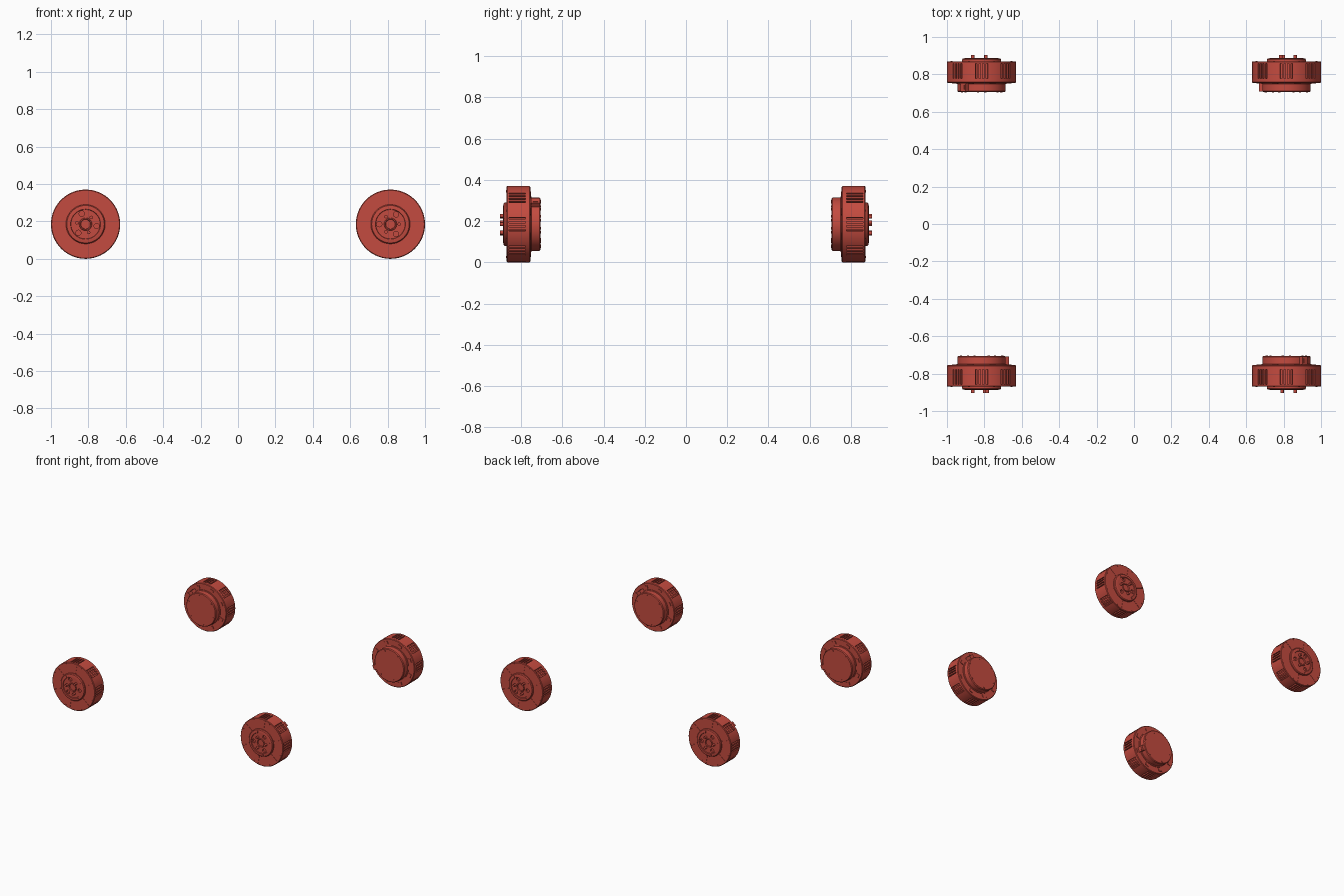
import bpy, bmesh
from math import cos, sin, radians, pi, tau
from mathutils import Matrix, Vector

if "Cube" in bpy.data.objects:
    bpy.data.objects.remove(bpy.data.objects["Cube"])

red = bpy.data.materials.new("red")
red.diffuse_color = (0.55, 0.07, 0.05, 1)
red.use_nodes = True
red.node_tree.nodes["Principled BSDF"].inputs["Base Color"].default_value = red.diffuse_color
R = 0.185


def finish(name, bm):
    bmesh.ops.recalc_face_normals(bm, faces=bm.faces)
    me = bpy.data.meshes.new(name)
    bm.to_mesh(me)
    bm.free()
    ob = bpy.data.objects.new(name, me)
    bpy.context.collection.objects.link(ob)
    me.materials.append(red)
    return ob


def lathe(bm, profile, n=96):
    # spin (radius, y) points round the y axle
    rings = []
    for r, y in profile:
        if r == 0:
            rings.append([bm.verts.new((0, y, 0))] * n)
        else:
            rings.append([bm.verts.new((r * cos(tau * i / n), y, r * sin(tau * i / n))) for i in range(n)])
    for a, b in zip(rings, rings[1:]):
        for i in range(n):
            j = (i + 1) % n
            bm.faces.new(list(dict.fromkeys((a[i], a[j], b[j], b[i]))))


def stud(bm, ang, rad, r, y0, y1, n=16):
    a = radians(ang)
    m = Matrix.Translation((rad * cos(a), (y0 + y1) / 2, rad * sin(a))) @ Matrix.Rotation(pi / 2, 4, 'X')
    bmesh.ops.create_cone(bm, cap_ends=True, segments=n, radius1=r, radius2=r, depth=abs(y1 - y0), matrix=m)


def block(bm, ang, rad, y, size, off=0):
    m = (Matrix.Rotation(-radians(ang), 4, 'Y') @ Matrix.Translation((rad, y, off))
         @ Matrix.Diagonal((*size, 1)))
    bmesh.ops.create_cube(bm, size=1, matrix=m)


def cut(ob, cutter):
    mod = ob.modifiers.new("cut", 'BOOLEAN')
    mod.operation, mod.solver, mod.object = 'DIFFERENCE', 'EXACT', cutter
    dg = bpy.context.evaluated_depsgraph_get()
    me = bpy.data.meshes.new_from_object(ob.evaluated_get(dg))
    ob.modifiers.clear()
    ob.data = me
    bpy.data.objects.remove(cutter)


# drum with eight groups of four vent slots and shallow radial seams on the outer face
bm = bmesh.new()
lathe(bm, [(0, .0575), (.181, .0575), (R, .0535), (R, -.0535), (.181, -.0575), (0, -.0575)])
drum = finish("wheel_drum", bm)
bm = bmesh.new()
for g in range(8):
    for k in range(4):
        block(bm, g * 45 + (k - 1.5) * 6, R, -.005, (.03, .08, .009))
for g in range(6):
    block(bm, g * 60 + 20, .148, -.0575, (.08, .004, .0025))
cut(drum, finish("slot_cutter", bm))

# rim rivets outside and clamp lugs on the inner flange
bm = bmesh.new()
for g in range(8):
    stud(bm, g * 45 + 22.5, .173, .005, -.055, -.060)
    block(bm, g * 45 + 22.5, .155, .058, (.022, .008, .03))
rivets = finish("rim_rivets", bm)

# outer hub: stepped ring, dished centre, three holes and three pins
bm = bmesh.new()
lathe(bm, [(0, -.05), (.105, -.05), (.105, -.066), (.100, -.072), (.083, -.075), (.080, -.075),
           (.078, -.070), (.034, -.070), (.032, -.075), (.027, -.075), (.025, -.066), (0, -.066)])
hub = finish("outer_hub", bm)
bm = bmesh.new()
for a in (60, 180, 300):
    stud(bm, a, .06, .014, -.055, -.09, 24)
for a in range(0, 360, 90):
    block(bm, a + 15, .092, -.075, (.02, .008, .003))
cut(hub, finish("hole_cutter", bm))
bm = bmesh.new()
for a in (0, 120, 240):
    stud(bm, a, .047, .0095, -.06, -.09)
pins = finish("hub_pins", bm)

# inner motor housing with cover bolts and one connector block
bm = bmesh.new()
lathe(bm, [(0, .05), (.135, .05), (.135, .062), (.129, .064), (.129, .102), (.124, .1075), (0, .1075)])
housing = finish("motor_housing", bm)
bm = bmesh.new()
for a in range(0, 360, 60):
    stud(bm, a + 20, .112, .006, .105, .1095)
bolts = finish("cover_bolts", bm)
bm = bmesh.new()
block(bm, 49, .134, .082, (.035, .044, .036))
block(bm, 49, .15, .082, (.008, .024, .02))
connector = finish("connector_block", bm)

# smooth round surfaces, keep hard edges
for ob in (drum, rivets, hub, pins, housing, bolts, connector):
    bpy.ops.object.select_all(action='DESELECT')
    ob.select_set(True)
    bpy.context.view_layer.objects.active = ob
    bpy.ops.object.shade_smooth_by_angle(angle=radians(30))

# place four wheels; one diagonal pair has its hubs turned
fixed = (drum, rivets)
parts = (drum, rivets, hub, pins, housing, bolts, connector)
corners = [("front_right", .815, -.8125, 0, 0), ("back_left", -.815, .8125, pi, 0),
           ("front_left", -.815, -.8125, 0, 290), ("back_right", .815, .8125, pi, 290)]
for label, x, y, yaw, spin in corners:
    for src in parts:
        ob = bpy.data.objects.new(label + "_" + src.name, src.data)
        bpy.context.collection.objects.link(ob)
        s = 0 if src in fixed else spin
        ob.matrix_world = (Matrix.Translation((x, y, R)) @ Matrix.Rotation(yaw, 4, 'Z')
                           @ Matrix.Rotation(-radians(s), 4, 'Y'))
for src in parts:
    bpy.data.objects.remove(src)
